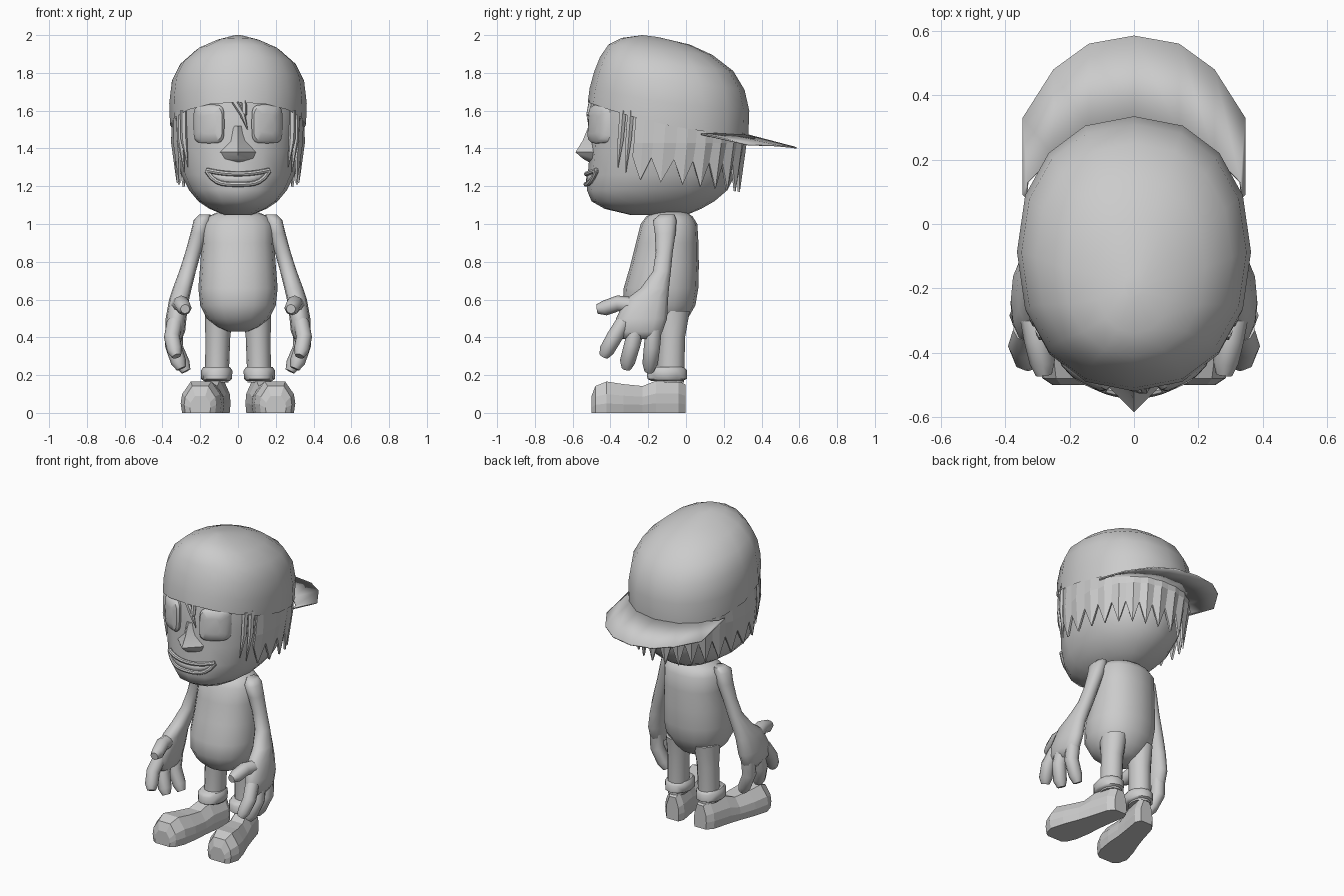
import bpy, bmesh, math
from mathutils import Vector

if "Cube" in bpy.data.objects:
    bpy.data.objects.remove(bpy.data.objects["Cube"])

grey = bpy.data.materials.new("plain grey")
grey.diffuse_color = (0.6, 0.6, 0.6, 1)
grey.use_nodes = True
grey.node_tree.nodes["Principled BSDF"].inputs["Base Color"].default_value = grey.diffuse_color


def skin(name, rings, closed=True, caps=(True, True), smooth=40, mirror=False, thick=0):
    """Bridge rows of points into a surface, optionally capped, mirrored or thickened."""
    bm = bmesh.new()
    rows = [[bm.verts.new(p) for p in r] for r in rings]
    n = len(rows[0])
    for a, b in zip(rows, rows[1:]):
        for i in range(n if closed else n - 1):
            j = (i + 1) % n
            bm.faces.new((a[i], a[j], b[j], b[i]))
    for row, on in zip((rows[0], rows[-1]), caps):
        if closed and on:
            bm.faces.new(row)
    bmesh.ops.recalc_face_normals(bm, faces=bm.faces[:])
    me = bpy.data.meshes.new(name)
    bm.to_mesh(me)
    bm.free()
    me.materials.append(grey)
    ob = bpy.data.objects.new(name, me)
    bpy.context.collection.objects.link(ob)
    if smooth:
        bpy.ops.object.select_all(action='DESELECT')
        ob.select_set(True)
        bpy.context.view_layer.objects.active = ob
        bpy.ops.object.shade_smooth_by_angle(angle=math.radians(smooth))
    if thick:
        m = ob.modifiers.new("thickness", 'SOLIDIFY')
        m.thickness = thick
        m.offset = 0
    if mirror:
        ob.modifiers.new("mirror", 'MIRROR')
    return ob


def sup(a, n):
    """Superellipse unit point, angle measured from +y."""
    s, c = math.sin(a), math.cos(a)
    return (math.copysign(abs(s) ** (2 / n), s), math.copysign(abs(c) ** (2 / n), c))


def ring(w, yf, yb, zf, zb=None, cx=0, n=2.2, sides=16, sag=0):
    """Ring between a front point (yf, zf) and a back point (yb, zb)."""
    zb = zf if zb is None else zb
    out = []
    for i in range(sides):
        s, c = sup(2 * math.pi * i / sides, n)
        t = (c + 1) / 2
        out.append((cx + w * s, yf + (yb - yf) * t, zf + (zb - zf) * t - sag * (1 - c * c)))
    return out


def tube(name, pts, radii, sides=8, **kw):
    """Round tube through points with a radius at each."""
    pts = [Vector(p) for p in pts]
    rings = []
    for i, (p, r) in enumerate(zip(pts, radii)):
        d = (pts[min(i + 1, len(pts) - 1)] - pts[max(i - 1, 0)]).normalized()
        u = d.cross(Vector((0, 1, 0)) if abs(d.y) < 0.8 else Vector((0, 0, 1))).normalized()
        v = d.cross(u)
        rings.append([p + r * (u * math.cos(k) + v * math.sin(k))
                      for k in (2 * math.pi * j / sides for j in range(sides))])
    return skin(name, rings, **kw)


# Head: z, half width, front y, back y
HEAD = [(1.047, .07, -.29, 0), (1.08, .15, -.43, .08), (1.12, .21, -.5, .15),
        (1.18, .26, -.525, .22), (1.26, .30, -.52, .26), (1.38, .322, -.51, .29),
        (1.5, .337, -.505, .31), (1.6, .34, -.5, .31), (1.7, .33, -.48, .27)]
skin("head", [ring(w, f, b, z) for z, w, f, b in HEAD])


def head_at(z):
    for p, q in zip(HEAD, HEAD[1:]):
        if z <= q[0]:
            break
    t = min(1, max(0, (z - p[0]) / (q[0] - p[0])))
    return [p[i] + (q[i] - p[i]) * t for i in (1, 2, 3)]


def face(x, z, off=0):
    """Point on the front of the head, pushed forward by off."""
    w, f, b = head_at(z)
    k = max(0, 1 - abs(x / w) ** 2.2) ** (1 / 2.2)
    return (x, (f + b) / 2 - (b - f) / 2 * k - off, z)


def side(a, z, off=0):
    """Point around the head at angle a from the back; hangs free low down."""
    w, f, b = head_at(max(z, 1.3))
    s, c = sup(a, 2.2)
    return ((w + off) * s, (f + b) / 2 + ((b - f) / 2 + off) * c, z)


# Eyes: bulging rounded squares following the face
eye = []
for k, d in ((1, -.04), (1, .008), (.86, .024), (.5, .03)):
    pts = [sup(2 * math.pi * i / 20, 4.5) for i in range(20)]
    eye.append([face(.154 + .082 * k * s, 1.53 + .103 * k * c, d) for s, c in pts])
skin("eye", eye, mirror=True)

# Nose: wedge widening from bridge to nostrils
skin("nose", [
    [(-.03, -.49, 1.52), (0, -.515, 1.52), (.03, -.49, 1.52)],
    [(-.045, -.49, 1.44), (0, -.548, 1.44), (.045, -.49, 1.44)],
    [(-.1, -.485, 1.38), (0, -.585, 1.38), (.1, -.485, 1.38)],
    [(-.09, -.485, 1.345), (0, -.545, 1.345), (.09, -.485, 1.345)],
    [(-.04, -.49, 1.325), (0, -.51, 1.325), (.04, -.49, 1.325)]], smooth=50)

# Mouth: lips along two curves, teeth between
ts = [i / 6 - 1 for i in range(13)]
upper = [(.165 * t, 1.285 - .02 * (1 - t * t)) for t in ts]
lower = [(.165 * t, 1.28 - .07 * (1 - t ** 4)) for t in ts]
skin("teeth", [[face(x, z, .004) for x, z in row] for row in (upper, lower)],
     closed=False, thick=.006)
for name, row in (("upper_lip", upper), ("lower_lip", lower)):
    tube(name, [face(x, z, .007) for x, z in row], [.013] * 13)

# Cap: tilted rings from the rim to the crown
CAP = [(.36, -.52, .33, 1.645, 1.47, .035), (.364, -.51, .335, 1.72, 1.6, .02),
       (.35, -.487, .31, 1.805, 1.71, 0), (.305, -.455, .25, 1.885, 1.81, 0),
       (.22, -.41, .14, 1.95, 1.895, 0), (.12, -.34, .02, 1.985, 1.95, 0),
       (.03, -.23, -.15, 2.0, 1.99, 0)]
skin("cap", [ring(w, f, b, zf, zb, sag=s) for w, f, b, zf, zb, s in CAP],
     caps=(False, True), smooth=60)

# Brim at the back of the cap: inner x, y then outer x, y, z
BRIM = [(.335, .08, .345, .09, 1.475), (.33, .13, .345, .33, 1.42), (.25, .21, .25, .48, 1.415),
        (.14, .29, .14, .56, 1.407), (0, .31, 0, .585, 1.403)]
inner = [(x, y, 1.475) for x, y, *_ in BRIM]
outer = [p[2:] for p in BRIM]
flip = lambda row: row + [(-x, y, z) for x, y, z in row[-2::-1]]
skin("cap_brim", [flip(inner), flip(outer)], closed=False, thick=.008)

# Hair: jagged band below the cap, with free strands in front
N = 16
rows = [[], [], []]
for i in range(-N, N + 1):
    a = math.radians(112) * i / N
    back = (1 + math.cos(a)) / 2
    tip = (1.27 - .1 * back) if i % 2 else (1.38 - .07 * back)
    rows[0].append(side(a, 1.56, .006))
    rows[1].append(side(a, 1.43, .02 if i % 2 else .01))
    rows[2].append(side(a, tip, .012))
skin("hair", rows, closed=False, smooth=0, thick=.012)
for deg, tip in ((117, 1.27), (124, 1.30)):
    a = math.radians(deg)
    tube("side_strand", [side(a, 1.6), side(a, 1.45, .008), side(a, tip, .008)],
         [.02, .018, .002], sides=6, mirror=True)
for x0, x1, z1 in ((-.02, .05, 1.5), (.03, .015, 1.56)):
    tube("forelock", [face(x0, 1.65, .01), face((x0 + x1) / 2 + .01, 1.58, .014), face(x1, z1, .008)],
         [.016, .015, .002], sides=6)

# Torso
TORSO = [(.43, .05, -.18, -.08), (.455, .11, -.25, -.03), (.5, .165, -.3, .01),
         (.57, .2, -.335, .05), (.66, .21, -.33, .065), (.78, .2, -.295, .068),
         (.9, .192, -.265, .066), (1.0, .19, -.24, .06), (1.04, .16, -.21, .035),
         (1.065, .1, -.17, 0)]
skin("torso", [ring(w, f, b, z) for z, w, f, b in TORSO], smooth=60)

# Arms with palms: z, centre x, half width, front y, back y
ARM = [(1.05, .175, .03, -.14, -.06), (1.02, .19, .045, -.175, -.05), (.95, .207, .045, -.165, -.055),
       (.85, .237, .042, -.16, -.07), (.75, .267, .044, -.175, -.08), (.66, .295, .05, -.24, -.09),
       (.6, .312, .053, -.32, -.095), (.5, .328, .055, -.37, -.1), (.43, .332, .052, -.37, -.125),
       (.39, .328, .03, -.34, -.15)]
skin("arm", [ring(w, f, b, z, cx=x, sides=12) for z, x, w, f, b in ARM], smooth=60, mirror=True)

# Fingers and thumb
for name, pts, r in (
        ("front_finger", [(.335, -.33, .48), (.35, -.38, .4), (.335, -.42, .33), (.325, -.435, .30)], .042),
        ("middle_finger", [(.335, -.26, .46), (.345, -.285, .36), (.315, -.31, .27), (.30, -.315, .235)], .043),
        ("back_finger", [(.33, -.17, .46), (.335, -.18, .35), (.295, -.19, .26), (.275, -.195, .22)], .043),
        ("thumb", [(.315, -.28, .57), (.3, -.36, .58), (.285, -.43, .555), (.28, -.47, .55)], .042)):
    tube(name, pts, [r, r, r * .95, r * .6], smooth=60, mirror=True)

# Legs and rolled cuffs
skin("leg", [ring(w, f, b, z, cx=x, n=2, sides=12) for z, x, w, f, b in (
    (.54, .1, .075, -.17, .02), (.4, .107, .066, -.145, -.005), (.16, .112, .062, -.155, -.01))],
    smooth=60, mirror=True)
skin("trouser_cuff", [ring(w, -.1 - d, -.1 + d, z, cx=.113, n=2, sides=12) for z, w, d in (
    (.17, .07, .085), (.18, .082, .105), (.225, .083, .106), (.243, .07, .088))],
    smooth=50, mirror=True)

# Shoes: faceted sections from heel to toe, splayed outwards
shoe = []
for y, w, h in ((-.003, .045, .15), (-.04, .07, .17), (-.16, .078, .17), (-.23, .085, .142),
                (-.33, .102, .152), (-.42, .108, .166), (-.48, .085, .142), (-.5, .055, .09)):
    cx = .1 + .1 * min(1, -y / .44)
    half = [(.93, 0), (1, .3), (.93, .6), (.5, 1)]
    prof = half + [(-a, b) for a, b in reversed(half)]
    shoe.append([(cx + a * w, y, b * h) for a, b in prof])
skin("shoe", shoe, smooth=0, mirror=True)
